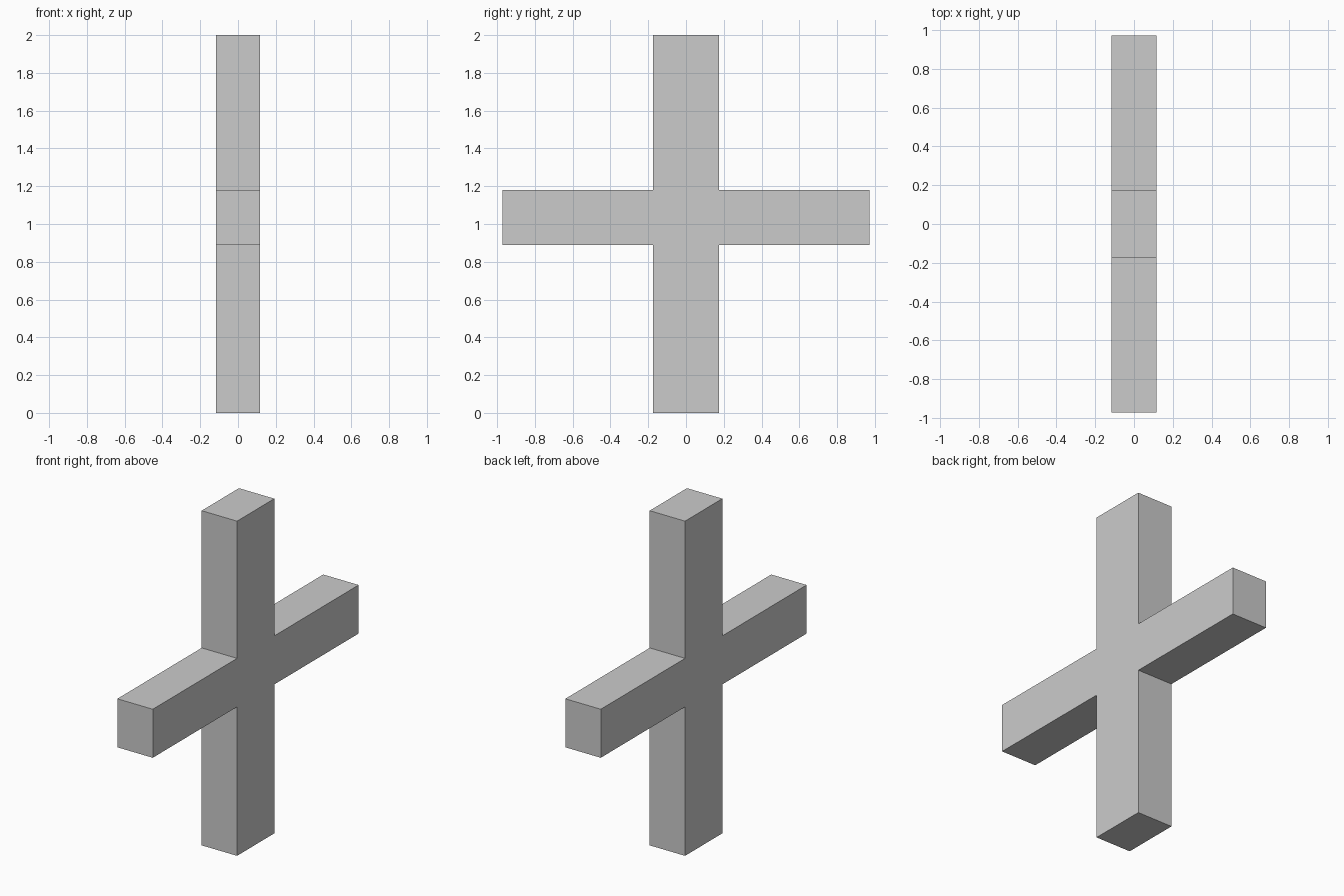
import bpy, bmesh

if "Cube" in bpy.data.objects:
    bpy.data.objects.remove(bpy.data.objects["Cube"])

T, W, A = 0.117, 0.176, 0.972        # half thickness, half post width, half arm span
Z0, Z1, H = 0.89, 1.18, 2.0          # arm underside, arm top, total height

# Right half of the cross outline (y, z), mirrored to close the profile
half = [(W, 0), (W, Z0), (A, Z0), (A, Z1), (W, Z1), (W, H)]
outline = half + [(-y, z) for y, z in reversed(half)]

# Extrude the outline through the thickness
bm = bmesh.new()
face = bm.faces.new([bm.verts.new((-T, y, z)) for y, z in outline])
ext = bmesh.ops.extrude_face_region(bm, geom=[face], use_keep_orig=True)
verts = [g for g in ext["geom"] if isinstance(g, bmesh.types.BMVert)]
bmesh.ops.translate(bm, verts=verts, vec=(2 * T, 0, 0))
bmesh.ops.recalc_face_normals(bm, faces=bm.faces)

mesh = bpy.data.meshes.new("cross")
bm.to_mesh(mesh)
bm.free()
bpy.context.collection.objects.link(bpy.data.objects.new("cross", mesh))
